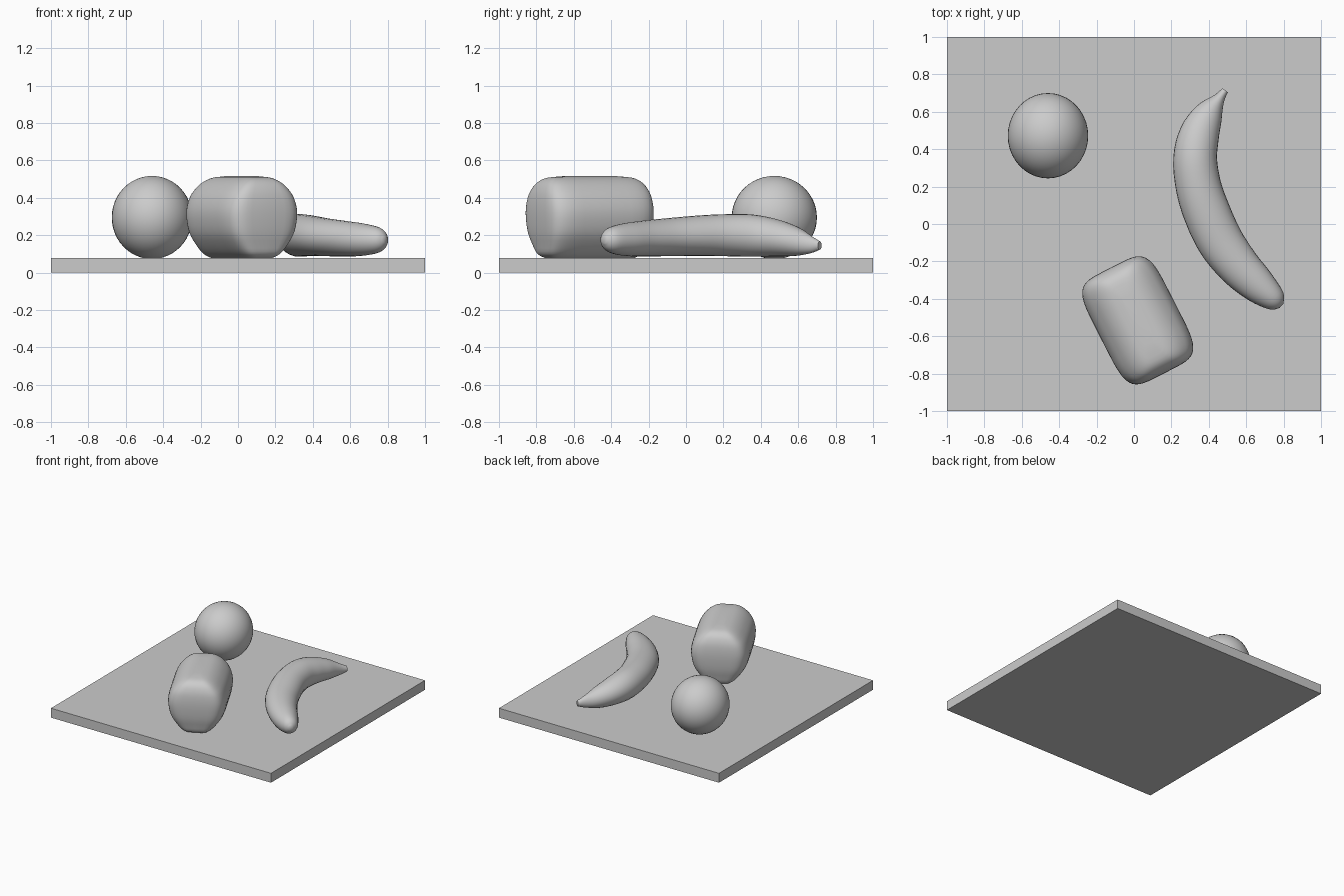
import bpy, bmesh, math
from mathutils import Vector, Matrix

if "Cube" in bpy.data.objects:
    bpy.data.objects.remove(bpy.data.objects["Cube"], do_unlink=True)

grey = bpy.data.materials.new("plain_grey")
grey.use_nodes = True
GREY = (0.6, 0.6, 0.6, 1)
grey.diffuse_color = GREY
grey.node_tree.nodes["Principled BSDF"].inputs["Base Color"].default_value = GREY


def finish(name, bm, smooth=True):
    """Turn a bmesh into a named, coloured object."""
    bmesh.ops.recalc_face_normals(bm, faces=bm.faces)
    me = bpy.data.meshes.new(name)
    bm.to_mesh(me)
    bm.free()
    me.materials.append(grey)
    ob = bpy.data.objects.new(name, me)
    bpy.context.collection.objects.link(ob)
    if smooth:
        bpy.ops.object.select_all(action="DESELECT")
        ob.select_set(True)
        bpy.context.view_layer.objects.active = ob
        bpy.ops.object.shade_smooth_by_angle(angle=math.radians(50))
    return ob


def spline(points, steps):
    """Smooth a list of equal-length tuples with a Catmull-Rom curve."""
    p = [Vector(q) for q in points]
    p = [2 * p[0] - p[1]] + p + [2 * p[-1] - p[-2]]
    out = []
    for i in range(1, len(p) - 2):
        a, b, c, d = p[i - 1:i + 3]
        for s in range(steps):
            t = s / steps
            out.append(0.5 * (2 * b + (c - a) * t + (2 * a - 5 * b + 4 * c - d) * t ** 2
                              + (3 * b - a - 3 * c + d) * t ** 3))
    return out + [p[-2]]


def loft(bm, rings):
    """Skin a series of closed rings and cap both ends."""
    loops = [[bm.verts.new(co) for co in ring] for ring in rings]
    n = len(loops[0])
    for a, b in zip(loops, loops[1:]):
        for i in range(n):
            j = (i + 1) % n
            bm.faces.new((a[i], a[j], b[j], b[i]))
    bm.faces.new(loops[0])
    bm.faces.new(loops[-1])


# Square board
bm = bmesh.new()
bmesh.ops.create_cube(bm, size=1, matrix=Matrix.Translation((0, 0, 0.0385))
                      @ Matrix.Diagonal((2, 2, 0.077, 1)))
finish("board", bm, smooth=False)

# Round fruit
bm = bmesh.new()
bmesh.ops.create_uvsphere(bm, u_segments=40, v_segments=24, radius=1,
                          matrix=Matrix.Translation((-0.46, 0.472, 0.295))
                          @ Matrix.Diagonal((0.215, 0.228, 0.222, 1)))
finish("round_fruit", bm)

# Loaf: rounded-rectangle layers as (height, half width, half length)
layers = [(0.077, 0.08, 0.245), (0.10, 0.12, 0.28), (0.15, 0.165, 0.295),
          (0.22, 0.205, 0.31), (0.32, 0.22, 0.317), (0.40, 0.20, 0.312),
          (0.45, 0.165, 0.298), (0.485, 0.125, 0.275), (0.507, 0.08, 0.235),
          (0.516, 0.03, 0.15)]
turn = Matrix.Translation((0.02, -0.515, 0)) @ Matrix.Rotation(math.radians(27), 4, "Z")
rings = []
for z, hw, hl in spline(layers, 3):
    ring = []
    for k in range(48):
        a = 2 * math.pi * k / 48
        c, s = math.cos(a), math.sin(a)
        ring.append(turn @ Vector((hw * math.copysign(abs(c) ** 0.4, c),
                                   hl * math.copysign(abs(s) ** 0.4, s), z)))
    rings.append(ring)
bm = bmesh.new()
loft(bm, rings)
finish("loaf", bm)

# Banana: first the centre line, then the side and vertical radii
centre = [(0.487, 0.715, 0.145), (0.455, 0.67, 0.15), (0.40, 0.59, 0.168),
          (0.35, 0.48, 0.187), (0.327, 0.35, 0.198), (0.345, 0.20, 0.20),
          (0.39, 0.06, 0.197), (0.46, -0.09, 0.19), (0.555, -0.22, 0.183),
          (0.655, -0.32, 0.177), (0.735, -0.39, 0.175), (0.77, -0.422, 0.175),
          (0.788, -0.438, 0.175)]
radii = [(0.018, 0.022), (0.032, 0.045), (0.078, 0.078), (0.107, 0.10),
         (0.117, 0.113), (0.122, 0.112), (0.126, 0.108), (0.124, 0.102),
         (0.114, 0.096), (0.098, 0.088), (0.072, 0.072), (0.048, 0.05),
         (0.015, 0.018)]
line, size = spline(centre, 4), spline(radii, 4)
rings = []
for i, (p, r) in enumerate(zip(line, size)):
    d = line[min(i + 1, len(line) - 1)] - line[max(i - 1, 0)]
    side = Vector((d.y, -d.x, 0)).normalized()
    rings.append([p + side * r[0] * math.cos(a) + Vector((0, 0, r[1] * math.sin(a)))
                  for a in (2 * math.pi * k / 28 for k in range(28))])
bm = bmesh.new()
loft(bm, rings)
finish("banana", bm)
